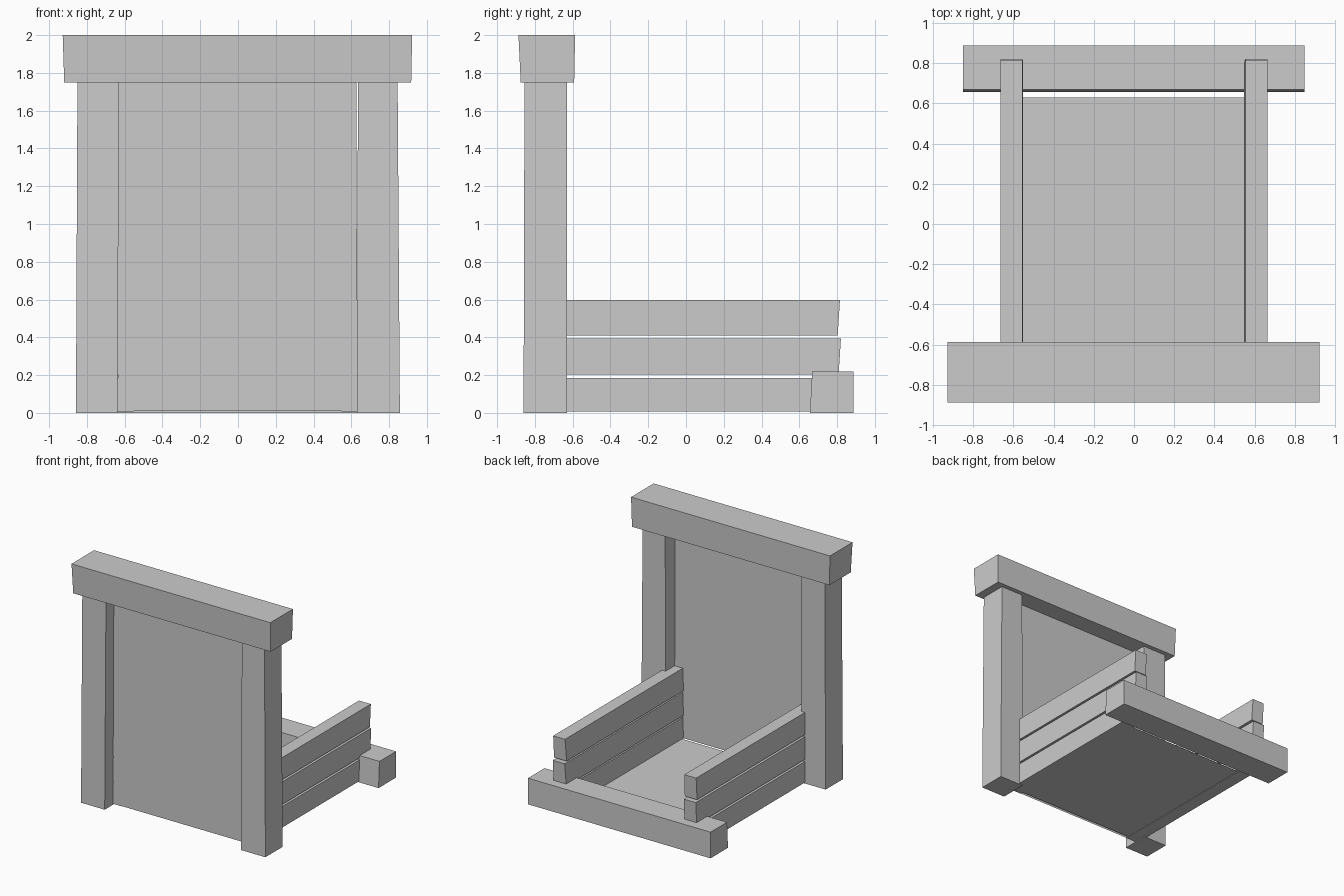
import bpy
import bmesh

if "Cube" in bpy.data.objects:
    bpy.data.objects.remove(bpy.data.objects["Cube"])


def new_object(name, bm):
    mesh = bpy.data.meshes.new(name)
    bm.normal_update()
    bm.to_mesh(mesh)
    bm.free()
    obj = bpy.data.objects.new(name, mesh)
    bpy.context.collection.objects.link(obj)
    return obj


def beam(name, x, y, z, low=(0, 0, 0, 0)):
    """Box from (min, max) ranges; low shifts the bottom x0, x1, y0, y1 for a hand-cut look."""
    bm = bmesh.new()
    bmesh.ops.create_cube(bm, size=1)
    for v in bm.verts:
        i, j, k = (int(c > 0) for c in v.co)
        v.co = (x[i], y[j], z[k])
        if k == 0:
            v.co.x += low[i]
            v.co.y += low[2 + j]
    return new_object(name, bm)


def sheet(name, corners):
    bm = bmesh.new()
    bm.faces.new([bm.verts.new(c) for c in corners])
    return new_object(name, bm)


# Lintel across the top of the frame
beam("lintel", (-0.928, 0.922), (-0.887, -0.587), (1.75, 2.0), (0.008, -0.005, 0.012, -0.005))

# Posts
beam("left_post", (-0.85, -0.63), (-0.855, -0.63), (0, 1.75), (-0.008, -0.008, -0.005, 0))
beam("right_post", (0.635, 0.845), (-0.855, -0.63), (0, 1.75), (-0.005, 0.012, -0.005, 0))

# Thin back panel and floor
sheet("back_panel", [(-0.635, -0.75, 0.01), (0.632, -0.75, 0.01),
                     (0.626, -0.75, 1.755), (-0.635, -0.75, 1.755)])
sheet("floor", [(-0.63, -0.73, 0.012), (0.63, -0.73, 0.012),
                (0.63, 0.63, 0.012), (-0.63, 0.63, 0.012)])

# Low beam across the open end
beam("end_beam", (-0.85, 0.848), (0.668, 0.888), (0, 0.22), (0, 0, -0.012, 0))

# Three side planks on each side: bottom z, top z, end y
PLANKS = [(0.008, 0.185, 0.81), (0.202, 0.393, 0.82), (0.41, 0.597, 0.815)]
for n, (z0, z1, end) in enumerate(PLANKS, 1):
    beam(f"left_plank_{n}", (-0.665, -0.555), (-0.75, end), (z0, z1), (0, 0.004, 0, -0.012))
    beam(f"right_plank_{n}", (0.555, 0.665), (-0.75, end), (z0, z1), (-0.007, 0, 0, -0.012))
